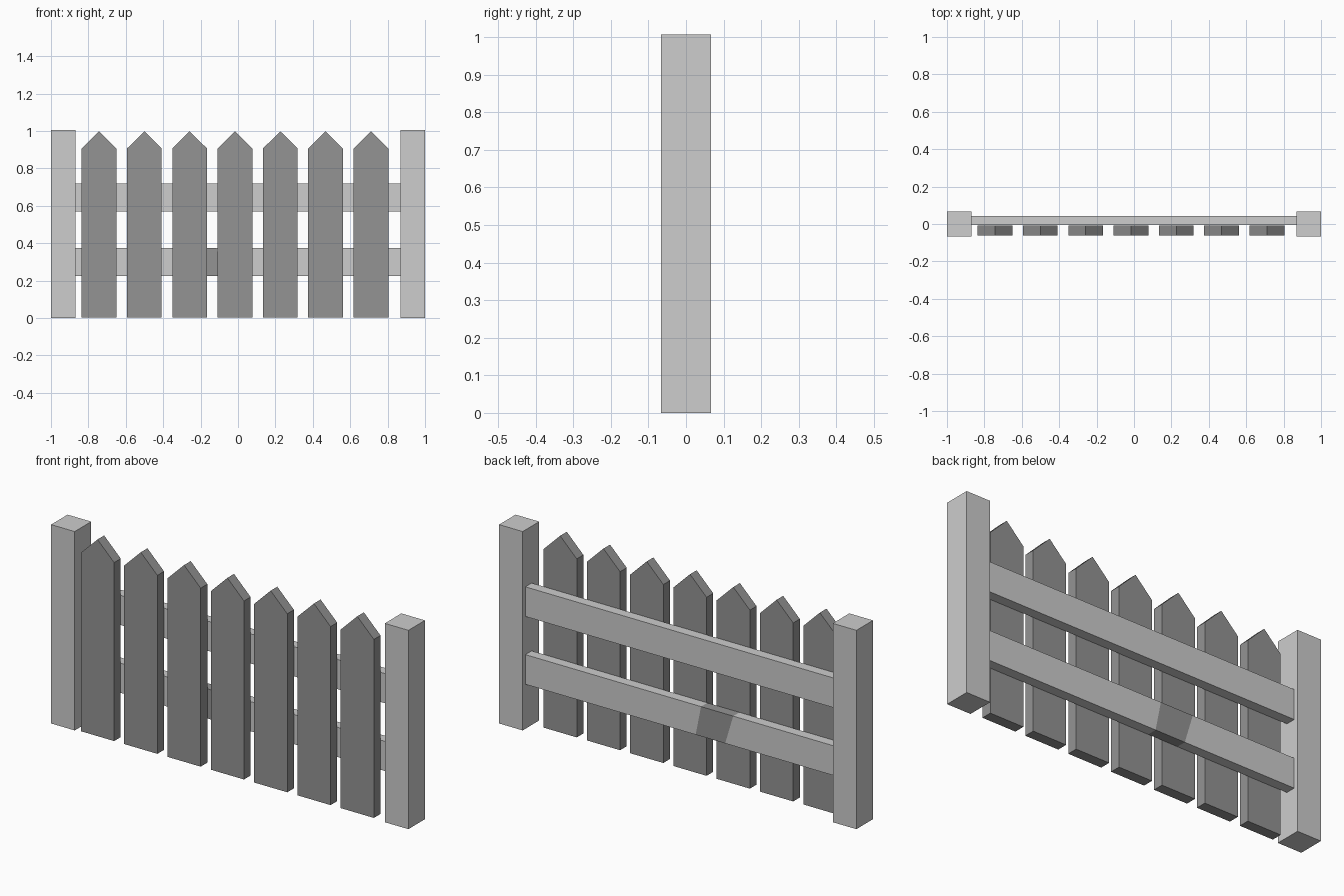
import bpy

cube = bpy.data.objects.get("Cube")
if cube:
    bpy.data.objects.remove(cube, do_unlink=True)


def make_material(name, value):
    mat = bpy.data.materials.new(name)
    mat.use_nodes = True
    colour = (value, value, value, 1)
    mat.diffuse_color = colour
    mat.node_tree.nodes["Principled BSDF"].inputs["Base Color"].default_value = colour
    return mat


light = make_material("light grey wood", 0.61)
dark = make_material("dark grey wood", 0.295)


def board(name, outline, y_front, y_back, mat):
    """Extrude an x-z outline (anticlockwise from the front) along y."""
    n = len(outline)
    verts = [(x, y, z) for y in (y_front, y_back) for x, z in outline]
    faces = [tuple(range(n)), tuple(reversed(range(n, 2 * n)))]
    faces += [(i, i + n, (i + 1) % n + n, (i + 1) % n) for i in range(n)]
    mesh = bpy.data.meshes.new(name)
    mesh.from_pydata(verts, [], faces)
    mesh.materials.append(mat)
    obj = bpy.data.objects.new(name, mesh)
    bpy.context.collection.objects.link(obj)
    return obj


def strip(name, bottom, top, z0, z1, y_front, y_back, mat):
    """Board with separate left and right ends along its bottom and top."""
    outline = [(bottom[0], z0), (bottom[1], z0), (top[1], z1), (top[0], z1)]
    return board(name, outline, y_front, y_back, mat)


# End posts
for side, x0 in (("right", -1.0), ("left", 0.868)):
    span = (x0, x0 + 0.132)
    strip(side + "_post", span, span, 0, 1.006, -0.066, 0.066, light)

# Pointed pickets
half = 0.093
for i in range(7):
    x = -0.743 + i * 0.2423
    outline = [(x - half, 0.003), (x + half, 0.003), (x + half, 0.906),
               (x, 0.998), (x - half, 0.906)]
    board(f"picket_{i + 1}", outline, -0.062, -0.009, dark)

# Rails: the lower one has a slanted dark section
end = 0.868
rail_y = (-0.006, 0.044)
strip("upper_rail", (-end, end), (-end, end), 0.568, 0.718, *rail_y, light)

patch_bottom, patch_top = (-0.25, -0.085), (-0.295, -0.115)
z0, z1 = 0.225, 0.375
strip("lower_rail_right", (-end, patch_bottom[0]), (-end, patch_top[0]),
      z0, z1, *rail_y, light)
strip("lower_rail_dark_section", patch_bottom, patch_top, z0, z1, *rail_y, dark)
strip("lower_rail_left", (patch_bottom[1], end), (patch_top[1], end),
      z0, z1, *rail_y, light)
